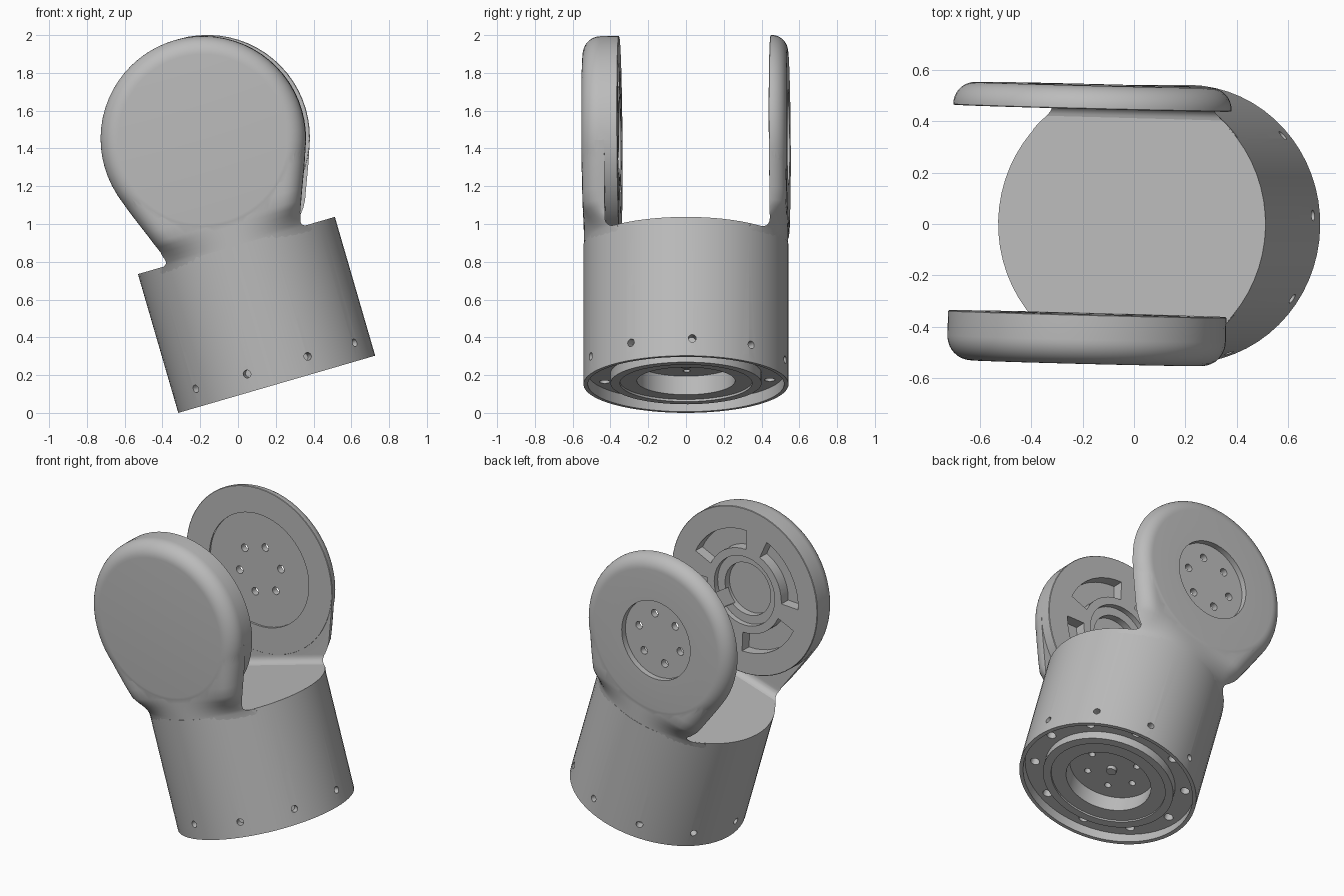
import bpy, bmesh
from math import cos, sin, pi, radians, sqrt
from mathutils import Matrix

if "Cube" in bpy.data.objects:
    bpy.data.objects.remove(bpy.data.objects["Cube"])

R = 0.543          # radius of base and of both arm discs
TOP = 0.765        # height of base
HUB = 1.357        # height of arm axis
SEG = 64
PLACE = (Matrix.Translation((0.205, 0, 0.1515)) @ Matrix.Rotation(radians(-16.2), 4, 'Y')
         @ Matrix.Rotation(radians(-1.5), 4, 'Z'))
FRONT = Matrix.Translation((0, 0, HUB)) @ Matrix.Rotation(pi / 2, 4, 'X')
BACK = Matrix.Translation((0, 0, HUB)) @ Matrix.Rotation(-pi / 2, 4, 'X')

grey = bpy.data.materials.new("light_grey")
grey.use_nodes = True
grey.diffuse_color = (0.5, 0.5, 0.5, 1)
grey.node_tree.nodes["Principled BSDF"].inputs["Base Color"].default_value = (0.5, 0.5, 0.5, 1)


def finish(bm, name, matrix=Matrix()):
    bmesh.ops.remove_doubles(bm, verts=bm.verts, dist=1e-5)
    bmesh.ops.transform(bm, matrix=matrix, verts=bm.verts)
    bmesh.ops.recalc_face_normals(bm, faces=bm.faces)
    mesh = bpy.data.meshes.new(name)
    bm.to_mesh(mesh)
    bm.free()
    mesh.materials.append(grey)
    obj = bpy.data.objects.new(name, mesh)
    bpy.context.collection.objects.link(obj)
    return obj


def lathe(name, profile, matrix=Matrix()):
    """Revolve (radius, height) points about z."""
    bm = bmesh.new()
    verts = [bm.verts.new((r, 0, h)) for r, h in profile]
    edges = [bm.edges.new(pair) for pair in zip(verts, verts[1:])]
    bmesh.ops.spin(bm, geom=verts + edges, cent=(0, 0, 0), axis=(0, 0, 1),
                   angle=2 * pi, steps=SEG, use_merge=True)
    return finish(bm, name, matrix)


def loft(bm, sections):
    """Skin a stack of equal-length 3D loops and cap the ends."""
    rings = [[bm.verts.new(p) for p in s] for s in sections]
    for a, b in zip(rings, rings[1:]):
        for i in range(len(a)):
            j = (i + 1) % len(a)
            bm.faces.new((a[i], a[j], b[j], b[i]))
    bm.faces.new(rings[0])
    bm.faces.new(rings[-1])


def prisms(outlines, low, high, matrix=Matrix()):
    bm = bmesh.new()
    for outline in outlines:
        loft(bm, [[(x, y, h) for x, y in outline] for h in (low, high)])
    return finish(bm, "cutter", matrix)


def arc(radius, start, end, steps, cx=0, cy=0):
    return [(cx + radius * cos(radians(start + (end - start) * i / steps)),
             cy + radius * sin(radians(start + (end - start) * i / steps)))
            for i in range(steps + 1)]


def circle(radius, cx=0, cy=0, n=16):
    return arc(radius, 0, 360, n, cx, cy)[:-1]


def hole_ring(count, ring, radius, offset=0):
    return [circle(radius, *arc(ring, offset + k * 360 / count, 360, 1)[0])
            for k in range(count)]


def combine(target, tool, operation='DIFFERENCE'):
    mod = target.modifiers.new("bool", 'BOOLEAN')
    mod.operation, mod.solver, mod.object = operation, 'EXACT', tool
    bpy.context.view_layer.objects.active = target
    bpy.ops.object.modifier_apply(modifier=mod.name)
    bpy.data.objects.remove(tool)


def neck(side):
    """Web that blends from the round base into the arm disc."""
    sections = []
    for h, w in ((0.72, 0.43), (0.765, 0.41), (0.785, 0.395), (0.81, 0.386), (0.84, 0.385),
                 (0.87, 0.396), (0.9, 0.408), (0.96, 0.431), (1.02, 0.455), (1.1, 0.486),
                 (1.2, 0.521)):
        t = min(max((h - 0.74) / 0.18, 0), 1)
        t = t * t * (3 - 2 * t)
        loop = [(-w, side * 0.3, h)]
        for i in range(33):
            x = -w * cos(pi * i / 32)
            over = max(abs(x) - (w - 0.1), 0)
            plate = R - 0.1 + sqrt(max(0.01 - over * over, 0))
            round_base = sqrt(R * R - x * x)
            loop.append((x, side * (round_base + (plate - round_base) * t - 0.002), h))
        loop.append((w, side * 0.3, h))
        sections.append(loop)
    bm = bmesh.new()
    loft(bm, sections)
    web = finish(bm, "web")
    # clear the gap between the arms, leaving a fillet at its floor
    floor, r = TOP - 0.001, 0.05
    gap = ([(-0.42, 2)] + arc(r, 180, 270, 8, -0.42 + r, floor + r)
           + arc(r, 270, 360, 8, 0.453 - r, floor + r) + [(0.453, 2)])
    axes = Matrix(((0, 0, 1, 0), (1, 0, 0, 0), (0, 1, 0, 0), (0, 0, 0, 1)))
    combine(web, prisms([gap], -1, 1, axes))
    return web


def arm(name, side, inner, rounding, frame):
    edge = arc(rounding, 0, 90, 10, R - rounding, R - rounding)
    disc = lathe(name, [(0, inner), (R - 0.003, inner), (R, inner + 0.003)] + edge + [(0, R)], frame)
    combine(disc, neck(side), 'UNION')
    return disc


# Round base with a stepped socket underneath
base = lathe("base", [(0, 0.12), (0.26, 0.12), (0.26, 0.018), (0.35, 0.018), (0.35, 0.006),
                      (0.40, 0.006), (0.40, 0.06), (0.52, 0.06), (0.52, 0), (R, 0),
                      (R, TOP), (0, TOP)])
combine(base, prisms(hole_ring(10, 0.46, 0.028, 35), 0.03, 0.11))
combine(base, prisms(hole_ring(6, 0.16, 0.02), 0.1, 0.17))
for k in range(10):
    turn = Matrix.Rotation(radians(5 + 36 * k), 4, 'Z')
    lie = Matrix.Translation((0, 0, 0.096)) @ turn @ Matrix.Rotation(pi / 2, 4, 'Y')
    combine(base, prisms([circle(0.021)], 0.49, 0.6, lie))

# Small screw in the socket
screw = lathe("socket_screw", [(0, 0.095), (0.03, 0.095), (0.03, 0.13), (0, 0.13)])

# Thick front arm with hub bore and four sector pockets inside
front = arm("front_arm", -1, 0.35, 0.095, FRONT)
pockets = [arc(0.4, a - 34, a + 34, 10) + arc(0.275, a + 34, a - 34, 10)
           for a in (42, 132, 222, 312)]
combine(front, prisms(pockets, 0.3, 0.42, FRONT))
combine(front, prisms([circle(0.225, n=48)], 0.3, 0.385, FRONT))
combine(front, prisms([circle(0.17, n=48)], 0.3, 0.43, FRONT))
slot = Matrix.Rotation(radians(-48), 4, 'Z')
combine(front, prisms([[(0.1, -0.05), (0.3, -0.05), (0.3, 0.05), (0.1, 0.05)]],
                      0.3, 0.41, FRONT @ slot))

# Thin back arm with shallow inner recess, outer pocket and six bolt holes
back = arm("back_arm", 1, 0.452, 0.086, BACK)
combine(back, prisms([circle(0.37, n=64)], 0.4, 0.464, BACK))
combine(back, prisms([circle(0.255, n=48)], 0.505, 0.6, BACK))
combine(back, prisms(hole_ring(6, 0.16, 0.025), 0.4, 0.6, BACK))

for obj in (base, screw, front, back):
    obj.matrix_world = PLACE
    bpy.ops.object.select_all(action='DESELECT')
    obj.select_set(True)
    bpy.context.view_layer.objects.active = obj
    bpy.ops.object.shade_smooth_by_angle(angle=radians(30))
